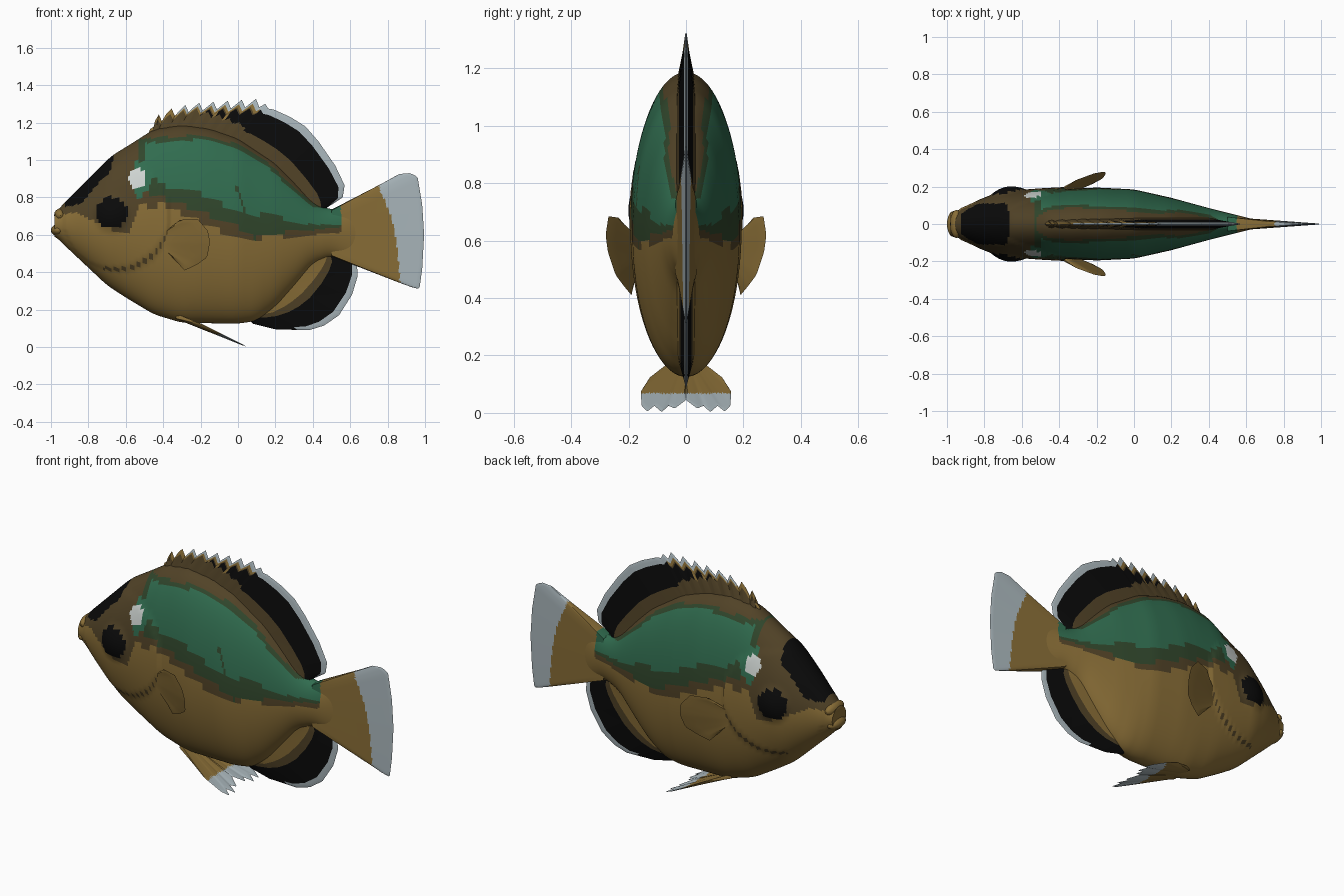
import bpy, bmesh, math
from mathutils import Vector

if "Cube" in bpy.data.objects:
    bpy.data.objects.remove(bpy.data.objects["Cube"])

# Palette
PALETTE = {
    "gold": (0.25, 0.155, 0.038), "dark_brown": (0.082, 0.055, 0.02),
    "green": (0.03, 0.15, 0.078), "dark_green": (0.03, 0.062, 0.025),
    "black": (0.003, 0.003, 0.003), "pale_grey": (0.40, 0.47, 0.50),
    "white": (0.62, 0.66, 0.64),
}
NAMES = list(PALETTE)
MATS = []
for name, rgb in PALETTE.items():
    m = bpy.data.materials.new(name)
    m.use_nodes = True
    m.diffuse_color = (*rgb, 1)
    bsdf = m.node_tree.nodes["Principled BSDF"]
    bsdf.inputs["Base Color"].default_value = (*rgb, 1)
    bsdf.inputs["Roughness"].default_value = 0.8
    MATS.append(m)


def finish(bm, name, angle=35):
    bmesh.ops.recalc_face_normals(bm, faces=bm.faces)
    me = bpy.data.meshes.new(name)
    bm.to_mesh(me)
    bm.free()
    for m in MATS:
        me.materials.append(m)
    ob = bpy.data.objects.new(name, me)
    bpy.context.collection.objects.link(ob)
    bpy.ops.object.select_all(action='DESELECT')
    ob.select_set(True)
    bpy.context.view_layer.objects.active = ob
    bpy.ops.object.shade_smooth_by_angle(angle=math.radians(angle))
    return ob


def level(pts, x):
    """Height of a polyline at x."""
    if x <= pts[0][0]:
        return pts[0][1]
    for (x0, z0), (x1, z1) in zip(pts, pts[1:]):
        if x <= x1:
            return z0 + (z1 - z0) * (x - x0) / (x1 - x0)
    return pts[-1][1]


def soft(pts, x, r=0.03):
    return sum(level(pts, x + r * k / 2) for k in range(-2, 3)) / 5


def along(pts, u):
    """Point at fraction u of a polyline's length."""
    lens = [(b - a).length for a, b in zip(pts, pts[1:])]
    d = u * sum(lens)
    for a, b, l in zip(pts, pts[1:], lens):
        if d <= l:
            return a.lerp(b, d / l)
        d -= l
    return pts[-1].copy()


# Body outline and half width along its length
TOP = [(-.98, .71), (-.95, .75), (-.88, .82), (-.75, .95), (-.68, 1.02), (-.55, 1.10), (-.45, 1.165),
       (-.3, 1.19), (-.15, 1.17), (0, 1.12), (.2, .99), (.3, .89), (.4, .78), (.47, .74), (.55, .735), (.7, .77)]
BOTTOM = [(-.98, .60), (-.95, .565), (-.87, .49), (-.7, .33), (-.6, .265), (-.45, .175), (-.3, .13),
          (0, .125), (.1, .14), (.2, .21), (.3, .32), (.4, .44), (.5, .485), (.7, .45)]
WIDTH = [(-.98, .06), (-.9, .09), (-.8, .135), (-.7, .165), (-.5, .18), (-.2, .195), (0, .185),
         (.2, .14), (.4, .085), (.5, .06), (.6, .035), (.7, .012)]

# Boundaries of the painted zones on the flank
GOLD_TOP = [(-1, .70), (-.87, .72), (-.76, .67), (-.66, .62), (-.58, .6), (-.53, .75), (-.39, .76),
            (-.28, .7), (-.12, .635), (0, .575), (.33, .595), (.57, .615)]
MOSS_LOW = [(-.53, .84), (-.3, .76), (-.12, .69), (0, .64), (.06, .6), (.33, .62), (.55, .64)]
GREEN_LOW = [(-.5, .93), (-.35, .84), (-.2, .82), (0, .72), (.2, .70), (.33, .66), (.57, .65)]
GREEN_TOP = [(-.5, 1.09), (-.2, 1.11), (0, 1.06), (.15, .97), (.3, .83), (.4, .745), (.55, .75)]
BLAZE_LOW = [(-.92, .75), (-.82, .77), (-.69, .9), (-.67, 1.0)]
EYE = Vector((-.675, .715))
GILL = Vector((-.65, .70))


def body_colour(p):
    x, z = p.x, p.z
    flat = Vector((x, z))
    if (flat - EYE).length < .085:
        return "black"
    spot = math.hypot((x + .54) / .045, (z - .90) / .06)
    if spot < 1:
        return "white"
    if spot < 1.6 and x > -.56:
        return "green"
    if -.92 < x < -.67 and z > level(BLAZE_LOW, x) and abs(p.y) < .11:
        return "black"
    if .277 < (flat - GILL).length < .292 and z < .58 and x > -.72:
        return "dark_brown"
    if x > .55:
        return "gold"
    if p.y < 0 and .58 < z < .87 and abs(x - .04 + (z - .72) * .35) < .007:
        return "dark_green"
    if x > -.5 and level(GREEN_LOW, x) < z < level(GREEN_TOP, x):
        return "green"
    if x > -.53 and level(MOSS_LOW, x) < z < level(GREEN_TOP, x) + .025:
        return "dark_green"
    return "gold" if z < level(GOLD_TOP, x) else "dark_brown"


def make_body(rows=150, ring=88):
    bm = bmesh.new()
    loops = []
    for i in range(rows + 1):
        x = -.98 + 1.68 * i / rows
        t, b, w = (soft(c, x) for c in (TOP, BOTTOM, WIDTH))
        loop = []
        for k in range(ring):
            a = math.tau * k / ring
            z = (t + b) / 2 + (t - b) / 2 * math.cos(a)
            y = w * math.sin(a)
            # Raised gill cover and eye
            flat = Vector((x, z))
            if (flat - GILL).length < .285:
                y *= 1.06
            e = (flat - EYE).length / .1
            if e < 1:
                y += math.copysign(.025 * (1 - e * e), y)
            loop.append(bm.verts.new((x, y, z)))
        loops.append(loop)
    for a, b in zip(loops, loops[1:]):
        for k in range(ring):
            n = (k + 1) % ring
            bm.faces.new((a[k], a[n], b[n], b[k]))
    bm.faces.new(loops[0])
    bm.faces.new(loops[-1])
    for f in bm.faces:
        f.material_index = NAMES.index(body_colour(f.calc_center_median()))
    finish(bm, "body", 50)


def fin(name, base, edge, normal, thick, colour, nu=60, nv=20, spikes=None):
    """Tapered two-sided fin ruled between a root line and an outer edge."""
    base, edge = [Vector(p) for p in base], [Vector(p) for p in edge]
    normal = Vector(normal).normalized()
    bm = bmesh.new()
    for side in (-1, 1):
        grid = []
        for i in range(nu + 1):
            u = i / nu
            a, b = along(base, u), along(edge, u)
            if spikes:
                b += spikes(u)
            row = []
            for j in range(nv + 1):
                v = j / nv
                t = 0 if i in (0, nu) or j == nv else thick * (1 - v) + .002
                row.append(bm.verts.new(a.lerp(b, v) + normal * t * side))
            grid.append(row)
        for i in range(nu):
            for j in range(nv):
                f = bm.faces.new((grid[i][j], grid[i + 1][j], grid[i + 1][j + 1], grid[i][j + 1]))
                c = colour(f.calc_center_median(), (i + .5) / nu, (j + .5) / nv)
                f.material_index = NAMES.index(c)
    bmesh.ops.remove_doubles(bm, verts=bm.verts, dist=1e-5)
    return finish(bm, name)


def upright(pts):
    return [(x, 0, z) for x, z in pts]


make_body()

# Lips
for name, loc, size in (("upper_lip", (-.95, 0, .705), (.033, .075, .036)),
                        ("lower_lip", (-.962, 0, .625), (.038, .07, .032))):
    bm = bmesh.new()
    bmesh.ops.create_uvsphere(bm, u_segments=20, v_segments=12, radius=1)
    for v in bm.verts:
        v.co = Vector(loc) + Vector(a * b for a, b in zip(v.co, size))
    finish(bm, name)


# Dorsal fin with a spiny front and a rounded rear lobe
def dorsal_colour(p, u, v):
    if u < .44:
        if v > .82:
            return "pale_grey" if u > .12 and v > .9 else "gold"
        if u > .17 and .84 - 1.5 * (u - .17) < v < .8:
            return "gold" if v > .6 and u < .36 and (u * 22) % 1 < .35 else "black"
        return "dark_brown"
    if v > .86:
        return "pale_grey"
    return "black" if v > .36 else "dark_brown"


def dorsal_spikes(u):
    saw = (u * 19) % 1
    h = .048 * saw if .02 < u < .45 else 0
    return Vector((-.2 * h, 0, h))


fin("dorsal_fin",
    upright([(-.5, 1.08), (-.3, 1.14), (0, 1.07), (.2, .94), (.35, .79), (.44, .70)]),
    upright([(-.47, 1.165), (-.38, 1.225), (-.25, 1.26), (-.05, 1.275), (.1, 1.285), (.19, 1.27), (.28, 1.23),
             (.36, 1.18), (.43, 1.10), (.52, .97), (.57, .865), (.56, .80), (.46, .735)]),
    (0, 1, 0), .034, dorsal_colour, nu=152, nv=28, spikes=dorsal_spikes)


# Anal fin
def anal_colour(p, u, v):
    if v > .88 and u > .25:
        return "pale_grey"
    return "black" if v > .42 else "dark_brown" if v > .27 else "gold"


fin("anal_fin",
    upright([(.03, .18), (.15, .22), (.3, .36), (.42, .47), (.48, .50)]),
    upright([(.08, .125), (.2, .095), (.38, .09), (.46, .115), (.54, .17), (.61, .28), (.64, .38), (.635, .455),
             (.59, .48), (.5, .49)]),
    (0, 1, 0), .03, anal_colour, nu=90, nv=26)


# Tail fin
def tail_colour(p, u, v):
    if p.x > level([(.3, .87), (.55, .85), (.7, .82), (.84, .76), (.93, .74)], p.z):
        return "pale_grey"
    return "green" if p.x < .55 and p.z > .64 else "gold"


fin("tail_fin", upright([(.5, .735), (.5, .485)]),
    upright([(.8, .89), (.86, .925), (.92, .93), (.96, .91), (.985, .76), (.995, .6), (.985, .42), (.97, .31),
             (.93, .32), (.86, .345)]),
    (0, 1, 0), .036, tail_colour, nu=50, nv=44)

# Paired fins, mirrored across the body
for side, word in ((1, "left"), (-1, "right")):
    def mirrored(pts):
        return [(x, y * side, z) for x, y, z in pts]

    fin(word + "_pectoral_fin",
        mirrored([(-.41, .165, .60), (-.39, .165, .52)]),
        mirrored([(-.31, .235, .68), (-.215, .27, .685), (-.16, .28, .62), (-.15, .272, .56), (-.165, .245, .48),
                  (-.22, .215, .44), (-.285, .19, .41)]),
        (-.4, .9 * side, 0), .012, lambda p, u, v: "gold", nu=24, nv=8)

    fin(word + "_pelvic_fin",
        mirrored([(-.33, .06, .165), (-.3, .0, .15)]),
        mirrored([(-.2, .125, .125), (-.1, .157, .075), (.0, .155, .025), (.04, .135, .005), (.0, .11, .025),
                  (.045, .085, .003), (-.01, .06, .025), (.02, .04, .015), (-.04, .0, .045)]),
        (.4, 0, .9), .01, lambda p, u, v: "pale_grey" if p.z < .068 else "gold", nu=48, nv=24)
